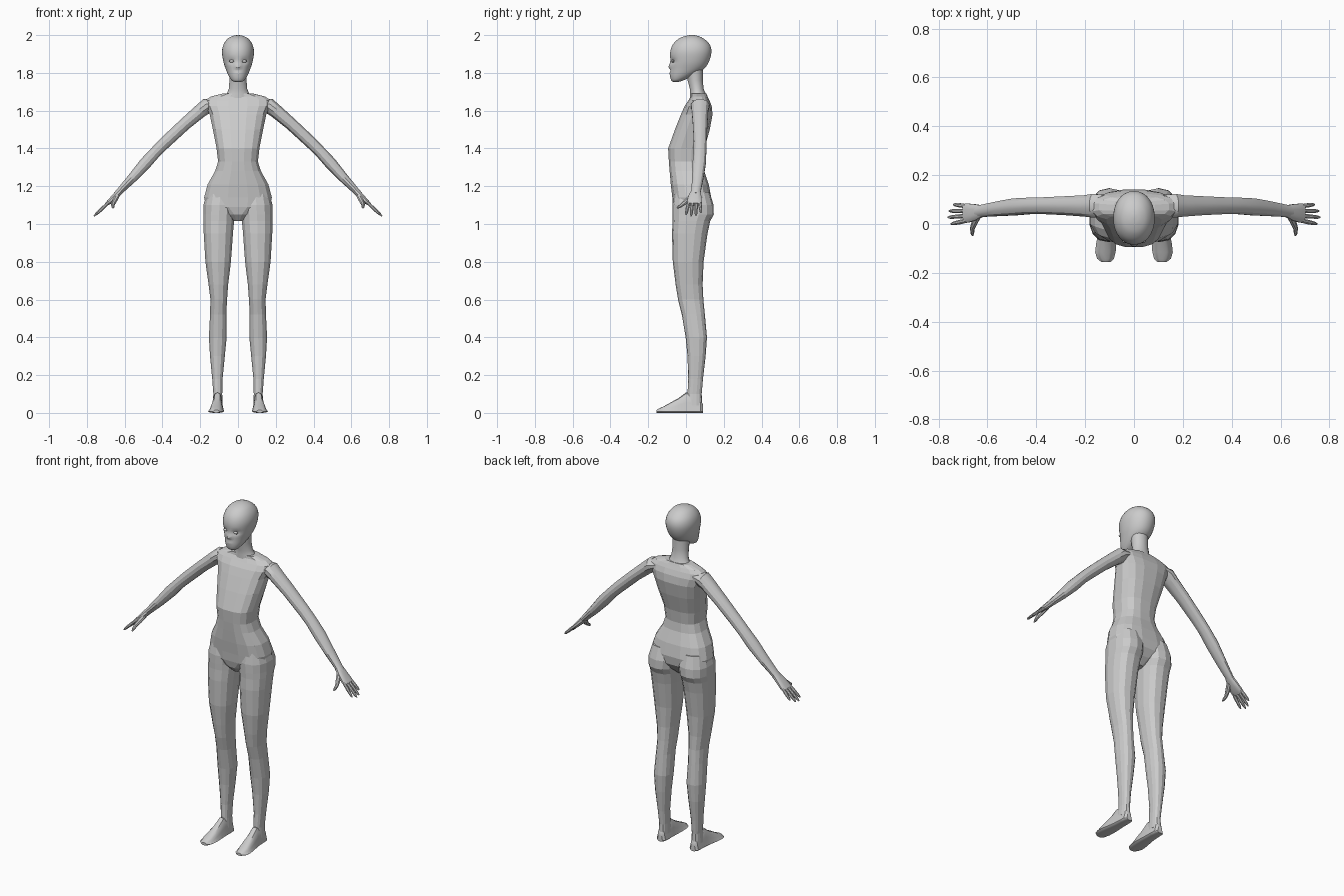
import bpy, bmesh
from math import cos, sin, pi, exp
from mathutils import Vector


def power(v, p):
    return (1 if v >= 0 else -1) * abs(v) ** p


def loop(n, p):
    """Unit superellipse outline."""
    return [(power(cos(2 * pi * (i + .5) / n), p), power(sin(2 * pi * (i + .5) / n), p)) for i in range(n)]


def loft(name, rings, mirror=False, smooth=None):
    bm = bmesh.new()
    vs = [[bm.verts.new(c) for c in r] for r in rings]
    n = len(vs[0])
    for a, b in zip(vs, vs[1:]):
        for i in range(n):
            bm.faces.new((a[i], a[(i + 1) % n], b[(i + 1) % n], b[i]))
    bm.faces.new(vs[0])
    bm.faces.new(vs[-1])
    bmesh.ops.recalc_face_normals(bm, faces=bm.faces)
    me = bpy.data.meshes.new(name)
    bm.to_mesh(me)
    bm.free()
    ob = bpy.data.objects.new(name, me)
    bpy.context.collection.objects.link(ob)
    if mirror:
        ob.modifiers.new("Mirror", 'MIRROR')
    if smooth:
        bpy.ops.object.select_all(action='DESELECT')
        ob.select_set(True)
        bpy.context.view_layer.objects.active = ob
        bpy.ops.object.shade_smooth_by_angle(angle=smooth)
    return ob


def level(z, cx, hw, yf, yb, n=16, p=.85):
    """Horizontal section given centre x, half width, front y and back y."""
    return [Vector((cx + hw * c, (yf + yb) / 2 + (yb - yf) / 2 * s, z)) for c, s in loop(n, p)]


def limb(points, n=12, p=1):
    """Sections across a path; each point is x, y, z, half width, half thickness."""
    out = []
    for i, (x, y, z, a, b) in enumerate(points):
        q, r = points[max(i - 1, 0)], points[min(i + 1, len(points) - 1)]
        t = (Vector(r[:3]) - Vector(q[:3])).normalized()
        u = Vector((0, 1, 0))
        u = (u - t * u.dot(t)).normalized()
        w = t.cross(u)
        out.append([Vector((x, y, z)) + u * a * c + w * b * s for c, s in loop(n, p)])
    return out


def spline(rows, steps):
    """Catmull-Rom interpolation of section rows."""
    out = []
    for i in range(len(rows) - 1):
        a, b, c, d = (rows[min(max(i + k, 0), len(rows) - 1)] for k in (-1, 0, 1, 2))
        for s in range(steps):
            t = s / steps
            out.append([.5 * (2 * q + (r - o) * t + (2 * o - 5 * q + 4 * r - e) * t * t
                              + (3 * q - o - 3 * r + e) * t ** 3) for o, q, r, e in zip(a, b, c, d)])
    return out + [list(rows[-1])]


# torso: z, half width, front, back
torso = [(1.015, .025, -.03, .06), (1.05, .07, -.06, .10), (1.09, .17, -.07, .128),
         (1.14, .182, -.074, .135), (1.21, .163, -.082, .122), (1.28, .123, -.088, .098),
         (1.33, .107, -.092, .092), (1.40, .115, -.096, .10), (1.50, .135, -.06, .127),
         (1.58, .152, -.028, .142), (1.625, .172, -.008, .137), (1.655, .175, .012, .125),
         (1.675, .145, .025, .115), (1.69, .085, .025, .108)]
loft("torso", [level(z, 0, h, f, b, p=.75) for z, h, f, b in torso])

# neck
neck = [(1.66, .085, .02, .118), (1.69, .06, .02, .105), (1.715, .05, .02, .094),
        (1.76, .046, .008, .09), (1.82, .05, .0, .09)]
loft("neck", [level(z, 0, h, f, b, p=1) for z, h, f, b in neck], smooth=.6)

# head with sculpted sockets, nose, lips
head = [(1.752, .015, -.068, -.04), (1.76, .033, -.078, -.015), (1.785, .05, -.085, .04),
        (1.82, .065, -.084, .095), (1.86, .078, -.083, .122), (1.91, .085, -.084, .135),
        (1.95, .077, -.07, .126), (1.98, .056, -.04, .096), (1.995, .03, -.005, .065),
        (2.0, .006, .025, .04)]
rings = [level(z, 0, h, f, b, n=36, p=.95) for z, h, f, b in spline(head, 4)]
bumps = [(.034, 1.862, .017, .011, .013), (-.034, 1.862, .017, .011, .013),
         (0, 1.833, .008, .009, -.022), (0, 1.852, .007, .014, -.010),
         (0, 1.798, .016, .004, -.006), (0, 1.810, .014, .004, .003)]
for r in rings:
    for v in r:
        if v.y < 0:
            v.y += sum(d * exp(-((v.x - x) / a) ** 2 - ((v.z - z) / b) ** 2) for x, z, a, b, d in bumps)
loft("head", rings, smooth=.7)

# eyes
eye = [(-1, .001), (-.7, .7), (0, 1), (.7, .7), (1, .001)]
loft("eye", [level(1.862 + .008 * t, .034, .014 * r, -.07 - .008 * r, -.07 + .008 * r, n=10, p=1)
             for t, r in eye], mirror=True, smooth=.8)

# legs: z, centre x, half width, front, back
leg = [(1.17, .095, .07, -.06, .125), (1.10, .097, .088, -.072, .146), (1.05, .101, .084, -.072, .147),
       (1.015, .102, .083, -.071, .128), (.95, .104, .079, -.074, .114), (.80, .105, .069, -.07, .093),
       (.68, .104, .053, -.055, .088), (.60, .102, .045, -.042, .092), (.52, .105, .044, -.022, .10),
       (.40, .107, .048, -.002, .111), (.30, .109, .040, .008, .104), (.18, .109, .028, .012, .09),
       (.10, .107, .024, .008, .083), (.04, .108, .027, .0, .086)]
loft("leg", [level(z, x, h, f, b, n=14) for z, x, h, f, b in leg], mirror=True)

# feet: y, centre x, half width, height
foot = [(.09, .108, .016, .045), (.078, .108, .027, .07), (.04, .108, .029, .10), (.0, .109, .03, .108),
        (-.04, .111, .034, .078), (-.08, .114, .038, .056), (-.115, .117, .039, .036),
        (-.142, .117, .032, .024), (-.155, .115, .018, .016)]
loft("foot", [[Vector((x + w * c * (1.1 if s < 0 else .85), y, max(0, h * (.3 + .7 * s)) if s > 0
                       else .012 * (1 + s))) for c, s in loop(14, .8)] for y, x, w, h in foot],
     mirror=True, smooth=.6)

# arms
arm = [(.12, .075, 1.638, .045, .022), (.165, .075, 1.625, .05, .042), (.20, .074, 1.598, .045, .038),
       (.28, .075, 1.53, .040, .034), (.38, .075, 1.437, .035, .033), (.43, .074, 1.388, .035, .031),
       (.49, .07, 1.322, .036, .033), (.56, .062, 1.243, .031, .026), (.62, .054, 1.18, .026, .019),
       (.645, .05, 1.155, .027, .016)]
loft("arm", limb(arm), mirror=True, smooth=.5)

# palm
palm = [(.625, .053, 1.173, .025, .017), (.65, .048, 1.148, .034, .016),
        (.68, .045, 1.118, .040, .013), (.697, .044, 1.104, .039, .009)]
loft("palm", limb(palm, p=.75), mirror=True, smooth=.6)

# fingers: root y, tip x, y, z
for name, y, tx, ty, tz in [("index", .014, .75, 0, 1.05), ("middle", .034, .762, .027, 1.042),
                            ("ring", .054, .758, .053, 1.045), ("little", .073, .74, .08, 1.06)]:
    a, b = Vector((.685, y, 1.114)), Vector((tx, ty, tz))
    pts = [(*a.lerp(b, t), r, r) for t, r in [(0, .009), (.45, .0095), (.85, .0075), (1, .003)]]
    loft(name + "_finger", limb(pts, n=8), mirror=True, smooth=.7)

# thumb
thumb = [(.638, .036, 1.152, .014, .014), (.652, .008, 1.125, .014, .013), (.662, -.018, 1.104, .010, .010),
         (.662, -.038, 1.09, .008, .008), (.661, -.048, 1.084, .003, .003)]
loft("thumb", limb(thumb, n=8), mirror=True, smooth=.7)
